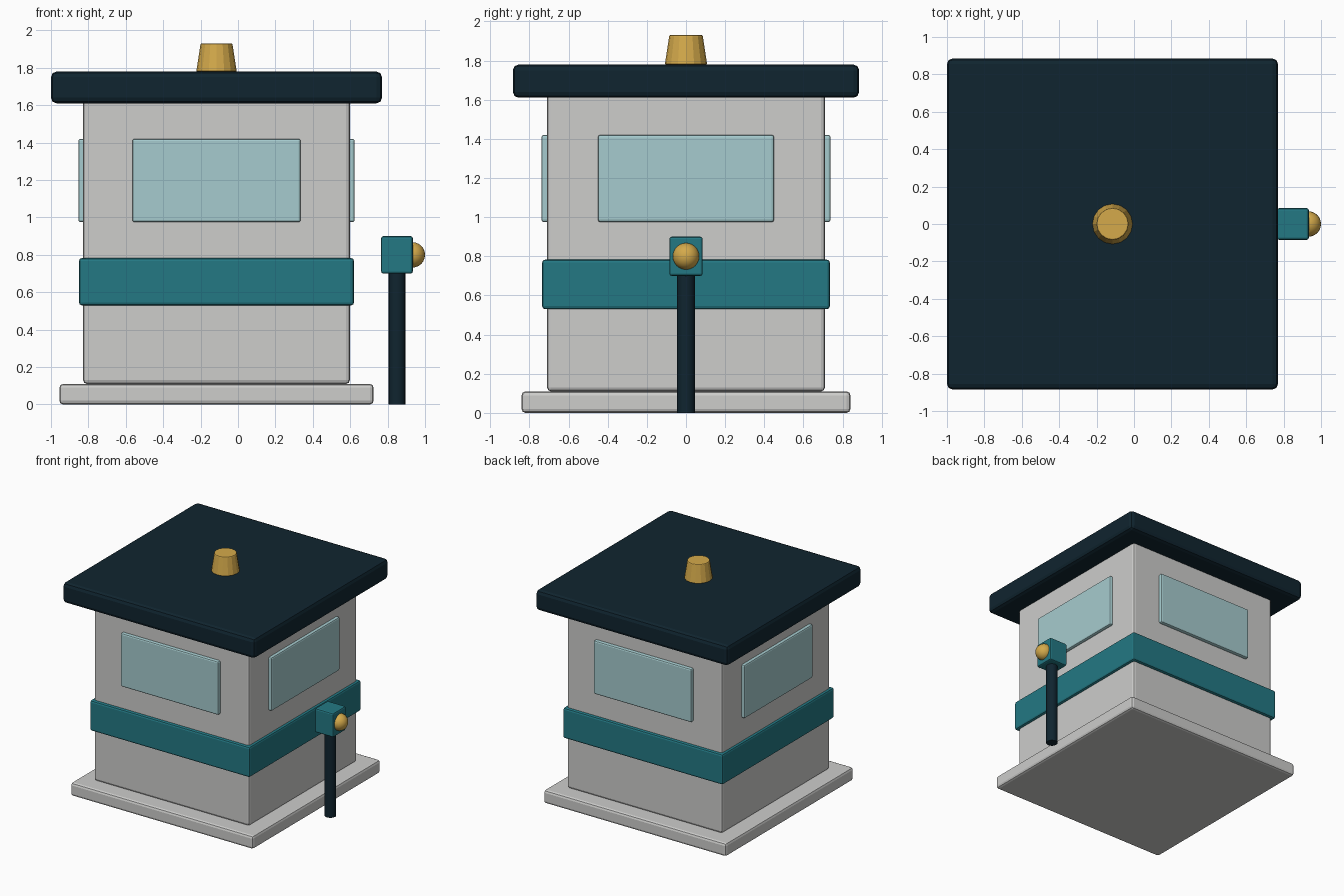
import bpy
import math
from mathutils import Vector

if "Cube" in bpy.data.objects:
    bpy.data.objects.remove(bpy.data.objects["Cube"], do_unlink=True)

CX = -0.115  # centre of the booth


def material(name, r, g, b):
    m = bpy.data.materials.new(name)
    m.use_nodes = True
    m.diffuse_color = (r, g, b, 1)
    bsdf = next(n for n in m.node_tree.nodes if n.type == "BSDF_PRINCIPLED")
    bsdf.inputs["Base Color"].default_value = (r, g, b, 1)
    return m


grey = material("light_grey", 0.61, 0.61, 0.60)
teal = material("teal", 0.017, 0.19, 0.23)
navy = material("dark_navy", 0.005, 0.018, 0.029)
gold = material("amber", 0.66, 0.40, 0.07)
glass = material("pale_glass", 0.38, 0.60, 0.62)


def finish(name, mat, bevel=0, segments=2, smooth=True):
    obj = bpy.context.object
    obj.name = name
    obj.data.materials.append(mat)
    if bevel:
        mod = obj.modifiers.new("Bevel", "BEVEL")
        mod.width = bevel
        mod.segments = segments
        mod.limit_method = "ANGLE"
        mod.angle_limit = math.radians(40)
    if smooth:
        bpy.ops.object.shade_smooth_by_angle(angle=math.radians(35))
    return obj


def box(name, mat, low, high, bevel):
    """Bevelled box between two opposite corners."""
    low, high = Vector(low), Vector(high)
    bpy.ops.mesh.primitive_cube_add(size=1, location=(low + high) / 2)
    bpy.context.object.scale = high - low
    bpy.ops.object.transform_apply(location=False, rotation=False, scale=True)
    return finish(name, mat, bevel, smooth=False)


def slab(name, mat, half_x, half_y, z0, z1, bevel):
    """Box centred on the booth axis."""
    return box(name, mat, (CX - half_x, -half_y, z0), (CX + half_x, half_y, z1), bevel)


# Booth
slab("base_slab", grey, 0.84, 0.84, 0, 0.11, 0.02)
slab("booth_walls", grey, 0.713, 0.71, 0.11, 1.63, 0.02)
slab("wall_band", teal, 0.735, 0.735, 0.53, 0.783, 0.015)
slab("roof", navy, 0.885, 0.885, 1.61, 1.78, 0.03)

# Windows on all four walls
for name, sx, sy in (("front", 0, -1), ("back", 0, 1), ("right", -1, 0), ("left", 1, 0)):
    x, y = CX + sx * 0.715, sy * 0.715
    hx, hy = (0.024, 0.45) if sx else (0.45, 0.024)
    box(name + "_window", glass, (x - hx, y - hy, 0.975), (x + hx, y + hy, 1.42), 0.012)

# Roof lamp
bpy.ops.mesh.primitive_cone_add(vertices=16, radius1=0.108, radius2=0.085, depth=0.15,
                                location=(CX, 0, 1.855))
finish("roof_lamp", gold, 0.006, smooth=False)

# Post with call box and button
bpy.ops.mesh.primitive_cylinder_add(vertices=16, radius=0.045, depth=0.72,
                                    location=(0.85, 0, 0.36))
finish("post", navy)
box("call_box", teal, (0.765, -0.085, 0.70), (0.935, 0.085, 0.90), 0.012)
bpy.ops.mesh.primitive_uv_sphere_add(segments=24, ring_count=12, radius=0.068,
                                     location=(0.932, 0, 0.80))
finish("button", gold)
